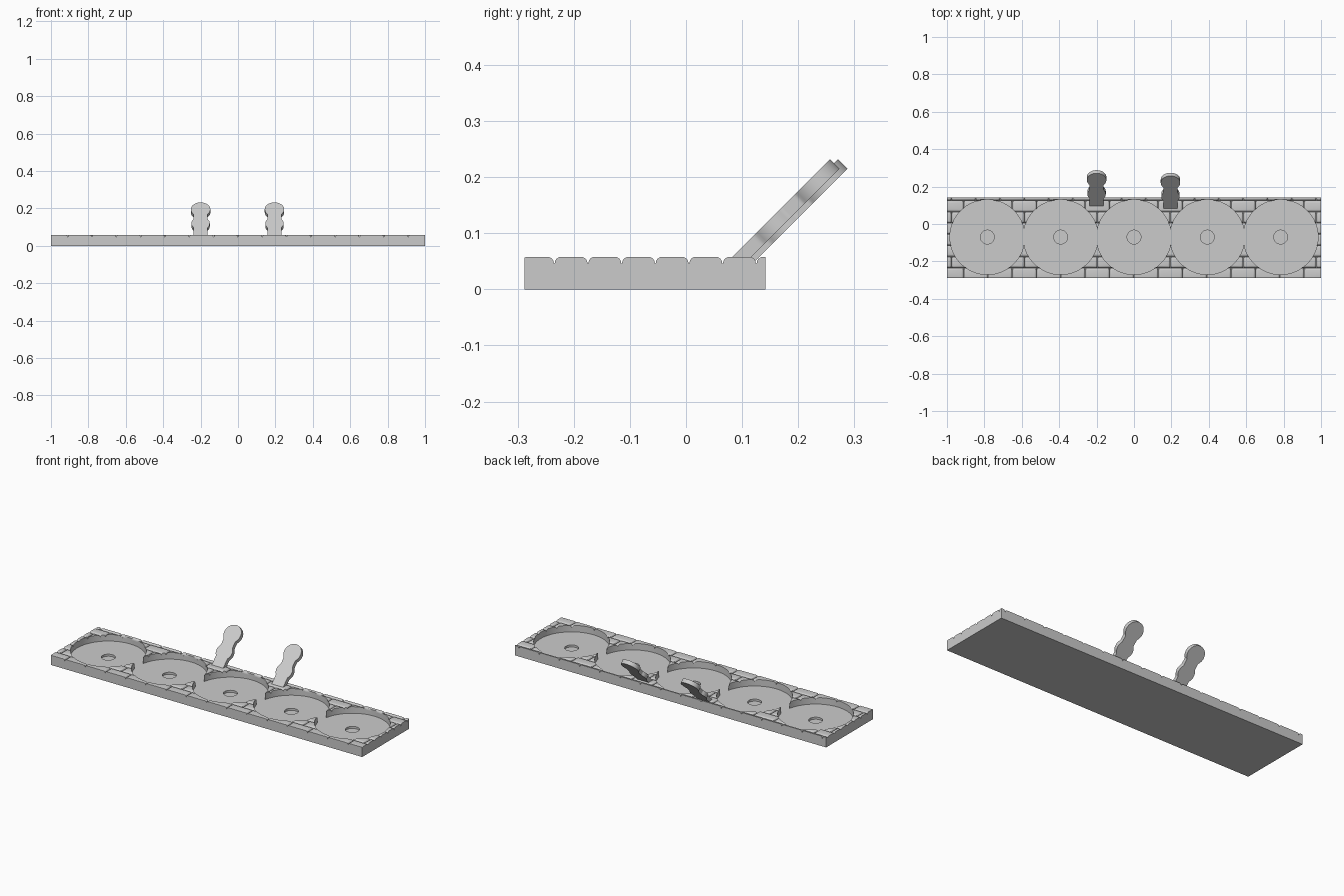
import bpy, bmesh, math
from mathutils import Matrix, Vector

if "Cube" in bpy.data.objects:
    bpy.data.objects.remove(bpy.data.objects["Cube"], do_unlink=True)

stone = bpy.data.materials.new("stone_grey")
stone.use_nodes = True
GREY = (0.6, 0.6, 0.6, 1)
stone.diffuse_color = GREY
stone.node_tree.nodes["Principled BSDF"].inputs["Base Color"].default_value = GREY

FRONT, BACK, TOP, JOINT = -0.288, 0.142, 0.058, 0.046
WELL_Y, WELL_R, SPACING = -0.07, 0.2, 0.392


def make_object(name, bm):
    bmesh.ops.recalc_face_normals(bm, faces=bm.faces[:])
    mesh = bpy.data.meshes.new(name)
    bm.to_mesh(mesh)
    bm.free()
    mesh.materials.append(stone)
    ob = bpy.data.objects.new(name, mesh)
    bpy.context.collection.objects.link(ob)
    return ob


def add_box(bm, lo, hi):
    lo, hi = Vector(lo), Vector(hi)
    mat = Matrix.Translation((lo + hi) / 2) @ Matrix.Diagonal((*(hi - lo), 1))
    return bmesh.ops.create_cube(bm, size=1, matrix=mat)["verts"]


def box(name, lo, hi):
    bm = bmesh.new()
    add_box(bm, lo, hi)
    return make_object(name, bm)


def cylinder(name, x, y, r, z0, z1, sides):
    bm = bmesh.new()
    bmesh.ops.create_cone(bm, cap_ends=True, segments=sides, radius1=r, radius2=r,
                          depth=z1 - z0, matrix=Matrix.Translation((x, y, (z0 + z1) / 2)))
    return make_object(name, bm)


def activate(ob):
    bpy.ops.object.select_all(action="DESELECT")
    ob.select_set(True)
    bpy.context.view_layer.objects.active = ob


def carve(ob, cutter, operation="DIFFERENCE"):
    mod = ob.modifiers.new("carve", "BOOLEAN")
    mod.operation, mod.solver, mod.object = operation, "EXACT", cutter
    activate(ob)
    bpy.ops.object.modifier_apply(modifier=mod.name)


def smooth(ob):
    activate(ob)
    bpy.ops.object.shade_smooth_by_angle(angle=math.radians(35))


# Slab under the paving
slab = box("base_slab", (-1, FRONT, 0), (1, BACK, JOINT))

# Running-bond bricks with rounded tops
ROW, LENGTH, GAP = 0.06, 0.13, 0.0015
bm = bmesh.new()
for row in range(8):
    y = -0.294 + row * ROW
    start = -1.04 - (row % 2) * LENGTH / 2
    for i in range(17):
        x = start + i * LENGTH
        add_box(bm, (x, y, JOINT - 0.002), (x + LENGTH - GAP, y + ROW - GAP, TOP))
rims = [e for e in bm.edges if all(v.co.z > TOP - 0.001 for v in e.verts)]
bmesh.ops.bevel(bm, geom=rims, offset=0.0115, segments=4, profile=0.5, affect="EDGES")
bricks = make_object("paving_bricks", bm)
bounds = box("bounds_cutter", (-1, FRONT, 0), (1, BACK, 0.2))
carve(bricks, bounds, "INTERSECT")
bpy.data.objects.remove(bounds, do_unlink=True)

# Five round wells, each with a small socket in its floor
for i in range(-2, 3):
    x = i * SPACING
    well = cylinder("well_cutter", x, WELL_Y, WELL_R, 0.02, 0.2, 96)
    socket = cylinder("socket_cutter", x, WELL_Y, 0.037, 0.008, 0.1, 40)
    carve(slab, well)
    carve(bricks, well)
    carve(slab, socket)
    for cutter in (well, socket):
        bpy.data.objects.remove(cutter, do_unlink=True)
smooth(slab)
smooth(bricks)


# Slanted lobed handles: half-width along the length, then extruded
def half_width(s):
    stem = 0.037 if s < 0.27 else 0
    lobes = [math.sqrt(max(0, r * r - (s - c) ** 2)) for c, r in ((0.17, 0.049), (0.276, 0.052))]
    return max(stem, *lobes)


def handle(name, x, offset):
    end, steps, thick = 0.328, 90, 0.024
    along = Vector((0, 1, 1)).normalized()
    across = Vector((0, 1, -1)).normalized()
    stations = [0.055 + (end - 0.055) * math.sin(math.pi / 2 * k / steps) for k in range(steps)]
    right = [(half_width(s), s) for s in stations]
    outline = right + [(0, end)] + [(-w, s) for w, s in reversed(right)]
    bm = bmesh.new()
    verts = [bm.verts.new(Vector((x + w, offset, 0)) + along * s) for w, s in outline]
    face = bm.faces.new(verts)
    new = bmesh.ops.extrude_face_region(bm, geom=[face])["geom"]
    bmesh.ops.translate(bm, vec=across * thick,
                        verts=[g for g in new if isinstance(g, bmesh.types.BMVert)])
    smooth(make_object(name, bm))


handle("left_handle", 0.195, 0.025)
handle("right_handle", -0.2, 0.039)
